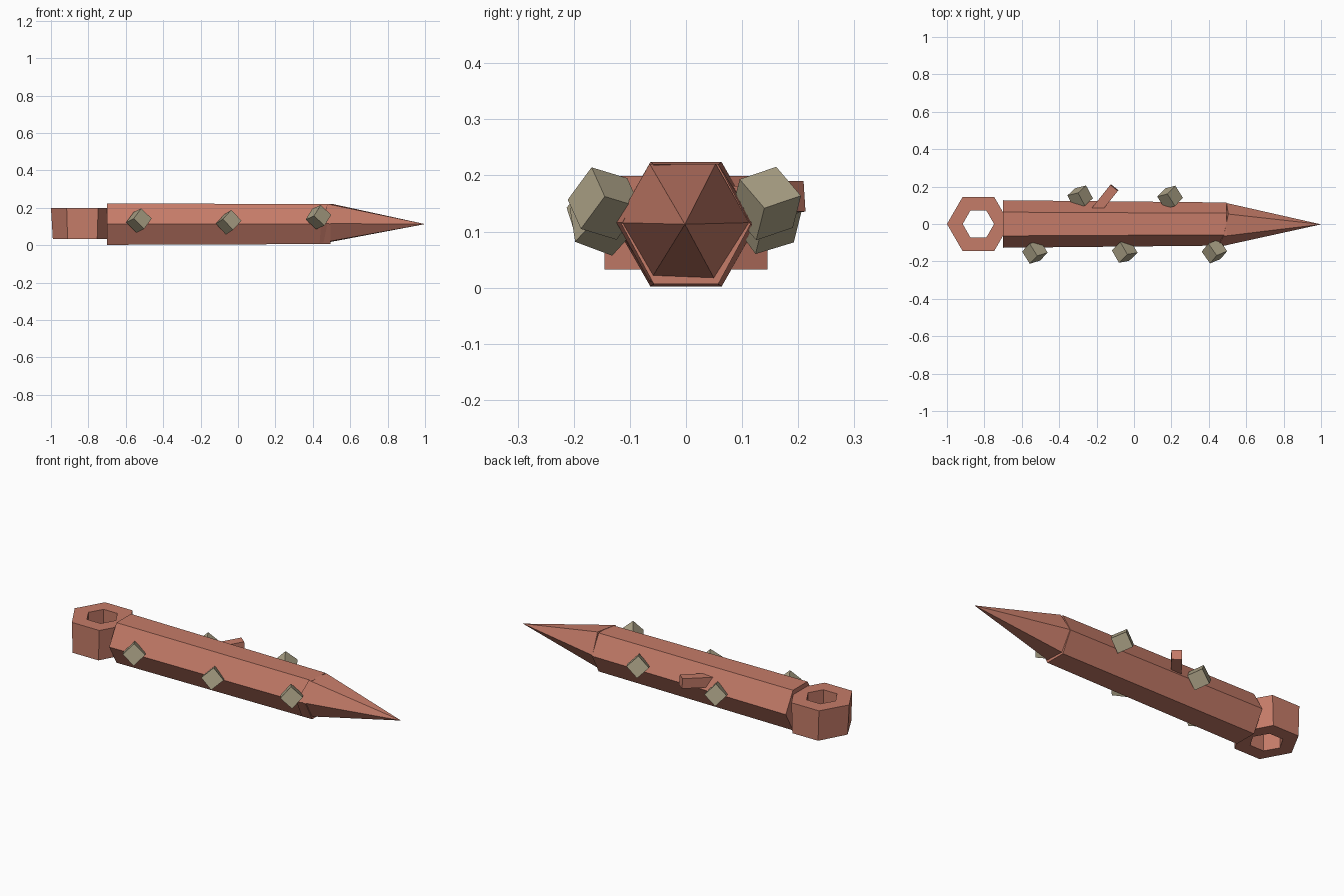
import bpy
import bmesh
from math import cos, sin, pi, radians
from mathutils import Vector, Euler

if "Cube" in bpy.data.objects:
    bpy.data.objects.remove(bpy.data.objects["Cube"])


def material(name, rgb):
    m = bpy.data.materials.new(name)
    m.diffuse_color = (*rgb, 1)
    m.use_nodes = True
    m.node_tree.nodes["Principled BSDF"].inputs["Base Color"].default_value = m.diffuse_color
    return m


clay = material("terracotta", (0.56, 0.20, 0.14))
stone = material("olive stone", (0.41, 0.36, 0.24))


def finish(name, bm, mat):
    bmesh.ops.recalc_face_normals(bm, faces=bm.faces)
    mesh = bpy.data.meshes.new(name)
    bm.to_mesh(mesh)
    bm.free()
    mesh.materials.append(mat)
    ob = bpy.data.objects.new(name, mesh)
    bpy.context.collection.objects.link(ob)
    return ob


def hexagon(bm, place):
    return [bm.verts.new(place(cos(i * pi / 3), sin(i * pi / 3))) for i in range(6)]


def bridge(bm, a, b):
    for i in range(6):
        j = (i + 1) % 6
        bm.faces.new((a[i], a[j], b[j], b[i]))


# Hexagonal shaft, narrowing slightly towards the point
bm = bmesh.new()
back = hexagon(bm, lambda c, s: (-0.70, 0.127 * c, 0.113 + 0.128 * s))
front = hexagon(bm, lambda c, s: (0.495, 0.115 * c, 0.113 + 0.123 * s))
bridge(bm, back, front)
bm.faces.new(back)
bm.faces.new(front)
finish("shaft", bm, clay)

# Pointed tip with a slightly skewed base
bm = bmesh.new()
base = hexagon(bm, lambda c, s: (0.47 + 0.025 * c + 0.025 * s,
                                 -0.006 + 0.118 * c, 0.116 + 0.121 * s))
tip = bm.verts.new((1.0, -0.002, 0.113))
bm.faces.new(base)
for i in range(6):
    bm.faces.new((base[i], base[(i + 1) % 6], tip))
finish("pointed_tip", bm, clay)

# Hexagonal ring at the tail
bm = bmesh.new()
loops = []
for r, z, rx in ((0.168, 0.199, 0.168), (0.168, 0.032, 0.158),
                 (0.084, 0.032, 0.084), (0.084, 0.199, 0.084)):
    loops.append(hexagon(bm, lambda c, s: (-0.832 + rx * c, r * s, z)))
for k in range(4):
    bridge(bm, loops[k], loops[(k + 1) % 4])
finish("tail_ring", bm, clay)

# Side peg, slanting forward and outward
bm = bmesh.new()
bmesh.ops.create_cube(bm, size=1)
a, b = Vector((-0.205, 0.07, 0.15)), Vector((-0.105, 0.195, 0.163))
rot = (b - a).to_track_quat('X', 'Z').to_matrix()
for v in bm.verts:
    p = Vector((v.co.x * (b - a).length, v.co.y * 0.052, v.co.z * 0.055))
    v.co = rot @ p + (a + b) / 2
finish("side_peg", bm, clay)

# Tumbled cubes alternating along both sides: centre, rotation in degrees
studs = [((-0.53, -0.150, 0.132), (45, -15, -58)),
         ((-0.05, -0.147, 0.123), (40, -18, -60)),
         ((0.43, -0.146, 0.150), (48, -14, -55)),
         ((-0.288, 0.145, 0.125), (45, -15, 118)),
         ((0.193, 0.143, 0.150), (42, -16, 122))]
for n, (pos, angles) in enumerate(studs):
    bm = bmesh.new()
    bmesh.ops.create_cube(bm, size=0.08)
    ob = finish(f"cube_stud_{n + 1}", bm, stone)
    ob.location = pos
    ob.rotation_euler = Euler([radians(d) for d in angles])
